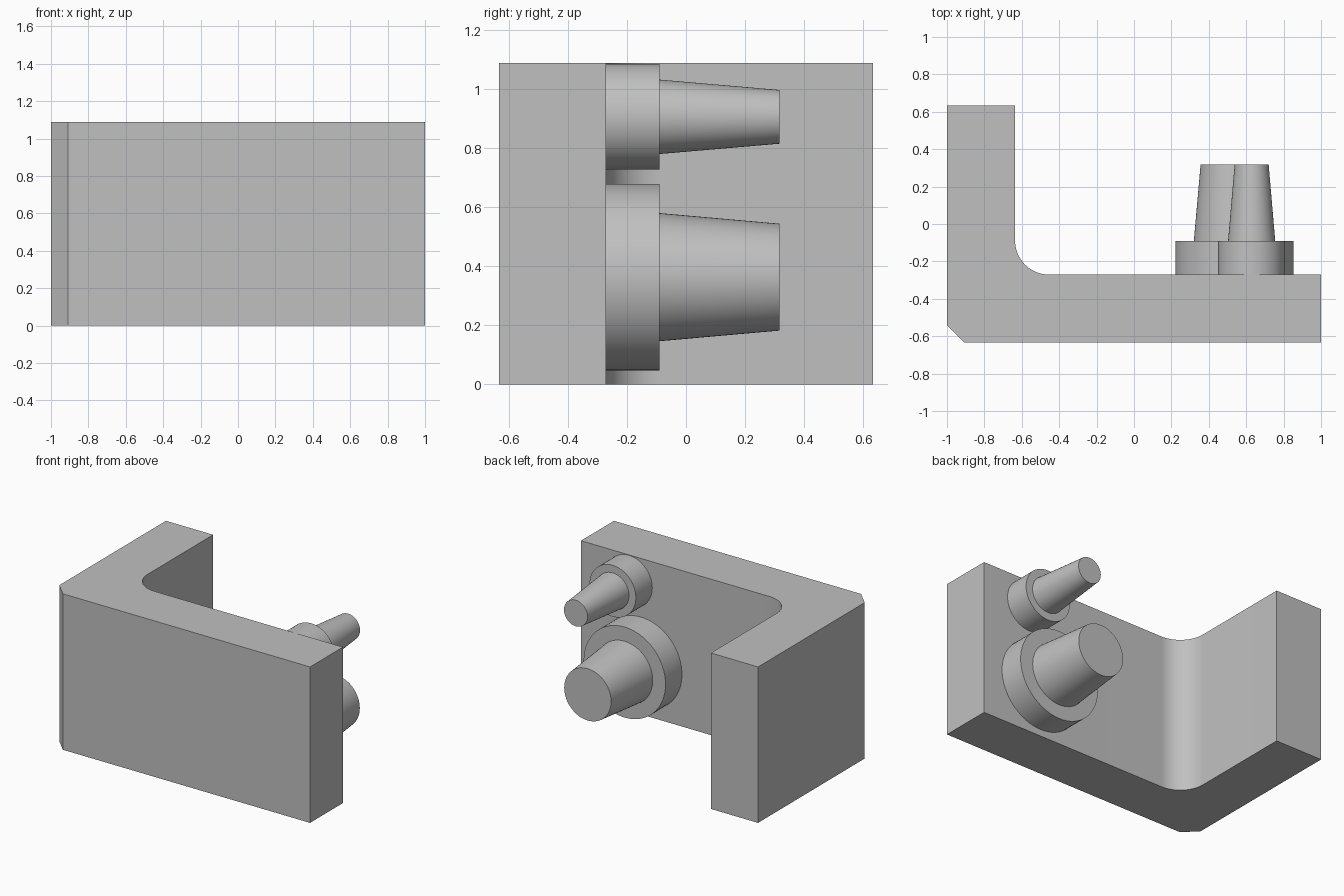
import bpy
import bmesh
import math
from mathutils import Matrix, Vector

cube = bpy.data.objects.get("Cube")
if cube:
    bpy.data.objects.remove(cube, do_unlink=True)

# Single plain grey
grey = bpy.data.materials.new("plain_grey")
grey.use_nodes = True
COLOUR = (0.53, 0.53, 0.53, 1)
grey.diffuse_color = COLOUR
grey.node_tree.nodes["Principled BSDF"].inputs["Base Color"].default_value = COLOUR

HEIGHT = 1.088
BACK = 0.634
INNER_X, INNER_Y = -0.636, -0.271
FILLET, CHAMFER = 0.183, 0.092


def finish(name, bm):
    """Turn a bmesh into a shaded, coloured object."""
    bmesh.ops.recalc_face_normals(bm, faces=bm.faces)
    mesh = bpy.data.meshes.new(name)
    bm.to_mesh(mesh)
    bm.free()
    mesh.materials.append(grey)
    obj = bpy.data.objects.new(name, mesh)
    bpy.context.collection.objects.link(obj)
    bpy.ops.object.select_all(action="DESELECT")
    obj.select_set(True)
    bpy.context.view_layer.objects.active = obj
    bpy.ops.object.shade_smooth_by_angle(angle=math.radians(30))
    return obj


def turned_peg(name, x, z, rings, segments=64):
    """Lathe (radius, y) rings about an axis pointing back."""
    bm = bmesh.new()
    loops = []
    for radius, y in rings:
        angles = [2 * math.pi * i / segments for i in range(segments)]
        loops.append([bm.verts.new((x + radius * math.cos(a), y, z + radius * math.sin(a)))
                      for a in angles])
    for a, b in zip(loops, loops[1:]):
        for i in range(segments):
            j = (i + 1) % segments
            bm.faces.new((a[i], a[j], b[j], b[i]))
    bm.faces.new(loops[0])
    bm.faces.new(loops[-1])
    return finish(name, bm)


# L-shaped bracket: chamfered outer corner, rounded inner corner
outline = [(-1, BACK), (-1, -BACK + CHAMFER), (-1 + CHAMFER, -BACK),
           (1, -BACK), (1, INNER_Y)]
steps = 16
for i in range(steps + 1):
    a = math.radians(270 - 90 * i / steps)
    outline.append((INNER_X + FILLET + FILLET * math.cos(a),
                    INNER_Y + FILLET + FILLET * math.sin(a)))
outline.append((INNER_X, BACK))

bm = bmesh.new()
base = bm.faces.new([bm.verts.new((x, y, 0)) for x, y in outline])
extruded = bmesh.ops.extrude_face_region(bm, geom=[base])
top = [v for v in extruded["geom"] if isinstance(v, bmesh.types.BMVert)]
bmesh.ops.translate(bm, verts=top, vec=(0, 0, HEIGHT))
finish("bracket", bm)

# Collared tapered pegs on the back of the long wall
COLLAR_END, TIP = -0.09, 0.317
for name, x, z, collar, root, tip in (
        ("large_peg", 0.537, 0.363, 0.316, 0.217, 0.181),
        ("small_peg", 0.629, 0.906, 0.179, 0.126, 0.091)):
    turned_peg(name, x, z, [(collar, INNER_Y), (collar, COLLAR_END),
                            (root, COLLAR_END), (tip, TIP)])
